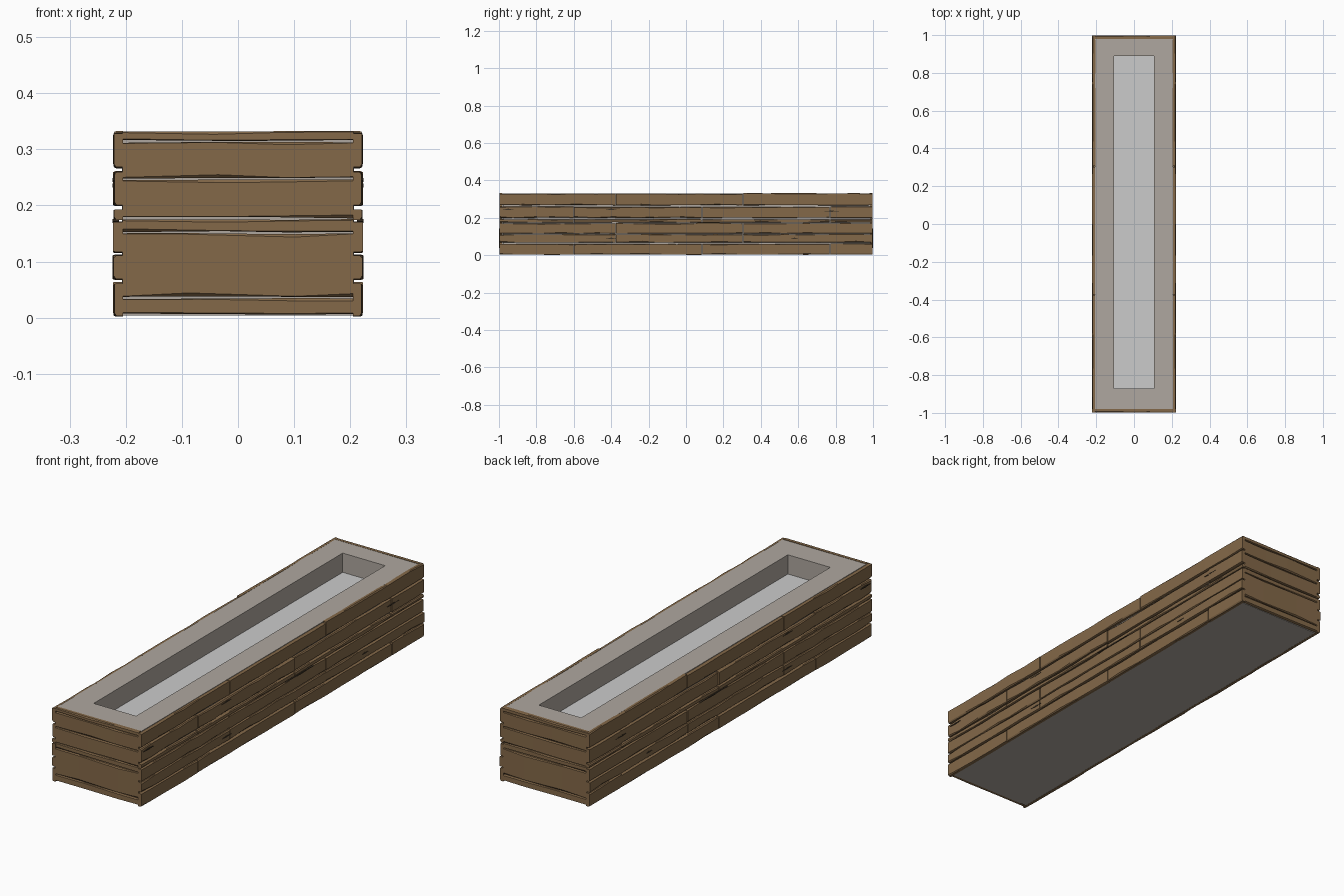
import bpy, bmesh, random

if "Cube" in bpy.data.objects:
    bpy.data.objects.remove(bpy.data.objects["Cube"])
random.seed(7)


def material(name, rgb):
    m = bpy.data.materials.new(name)
    m.diffuse_color = (*rgb, 1)
    m.use_nodes = True
    m.node_tree.nodes["Principled BSDF"].inputs["Base Color"].default_value = m.diffuse_color
    return m


def finish(bm, name, mat=None):
    bmesh.ops.recalc_face_normals(bm, faces=bm.faces)
    me = bpy.data.meshes.new(name)
    bm.to_mesh(me)
    bm.free()
    ob = bpy.data.objects.new(name, me)
    bpy.context.collection.objects.link(ob)
    if mat:
        me.materials.append(mat)
    return ob


def loft(bm, loops):
    """Skin a stack of equal-length vertex loops and cap both ends."""
    rings = [[bm.verts.new(p) for p in lp] for lp in loops]
    for a, b in zip(rings, rings[1:]):
        n = len(a)
        for i in range(n):
            bm.faces.new((a[i], a[(i + 1) % n], b[(i + 1) % n], b[i]))
    bm.faces.new(rings[0])
    bm.faces.new(rings[-1])


def rect(x0, x1, y0, y1, z):
    return [(x0, y0, z), (x1, y0, z), (x1, y1, z), (x0, y1, z)]


def plank(bm, u0, u1, v0, v1, w0, w1, place, step=0.11):
    """Rough-sawn board: u along its length, v height, w outward."""
    n = max(2, round((u1 - u0) / step))
    face = w1 - random.uniform(0, 0.003)
    lo_edge = 0.0
    hi_edge = 0.0
    loops = []
    for i in range(n + 1):
        u = u0 + (u1 - u0) * i / n
        if 0 < i < n:
            u += random.uniform(-0.3, 0.3) * step
        lo_edge = random.uniform(0, 0.0025)
        hi_edge = random.uniform(0, 0.0025)
        lo_chip = random.choice((0.001, 0.002, 0.006))
        hi_chip = random.choice((0.001, 0.002, 0.005))
        w = face - random.uniform(0, 0.002)
        a, b = v0 + lo_edge, v1 - hi_edge
        loops.append([place(u, v, t) for v, t in (
            (a, w0), (a, w - 0.004), (a + lo_chip, w),
            (b - hi_chip, w), (b, w - 0.004), (b, w0))])
    loft(bm, loops)


def mirrored(ob, axis):
    m = ob.modifiers.new("mirror", 'MIRROR')
    m.use_axis = [axis == i for i in range(3)]


wood = material("weathered_wood", (0.23, 0.14, 0.066))
stone = material("stone", (0.43, 0.39, 0.35))

# Stone body with a recessed trough
bm = bmesh.new()
loft(bm, [rect(-0.207, 0.207, -0.979, 0.984, 0.004),
          rect(-0.207, 0.207, -0.979, 0.984, 0.331),
          rect(-0.105, 0.105, -0.87, 0.89, 0.331),
          rect(-0.105, 0.105, -0.87, 0.89, 0.24)])
finish(bm, "stone_body", stone)

# Pale trough floor
bm = bmesh.new()
loft(bm, [rect(-0.105, 0.105, -0.87, 0.89, z) for z in (0.238, 0.245)])
finish(bm, "trough_floor")

# Side cladding: rows of boards with staggered joints
odd, even = (-1, -0.6, 0.085, 0.77, 1), (-1, -0.375, 0.305, 1)
rows = [(0.002, 0.064, odd), (0.067, 0.113, even), (0.115, 0.172, even),
        (0.174, 0.196, odd), (0.199, 0.262, odd), (0.266, 0.333, even)]
bm = bmesh.new()
for z0, z1, joints in rows:
    for y0, y1 in zip(joints, joints[1:]):
        dz = random.choice((0, 0.003))
        plank(bm, y0 + 0.002, y1 - 0.002, z0, z1 - dz, 0.205, 0.224,
              lambda u, v, w: (w, u, v))
mirrored(finish(bm, "side_planks", wood), 0)

# End cladding: full-width boards between the side boards
levels = (0.004, 0.035, 0.151, 0.176, 0.247, 0.314, 0.333)
bm = bmesh.new()
for z0, z1 in zip(levels, levels[1:]):
    plank(bm, -0.206, 0.206, z0 + 0.001, z1, 0.980, 0.999,
          lambda u, v, w: (u, -w, v), step=0.14)
mirrored(finish(bm, "end_planks", wood), 1)

# Dark splits running along the side boards
split = material("split_wood", (0.05, 0.035, 0.02))
bm = bmesh.new()
for y, z, length in ((-0.4, 0.09, 0.07), (-0.4, 0.245, 0.07), (0.12, 0.172, 0.2),
                     (0.58, 0.09, 0.05), (0.78, 0.235, 0.08), (-0.95, 0.245, 0.07)):
    loft(bm, [[(x, y - length / 2, z), (x, y, z - 0.003),
               (x, y + length / 2, z), (x, y, z + 0.004)] for x in (0.212, 0.2235)])
mirrored(finish(bm, "board_splits", split), 0)
